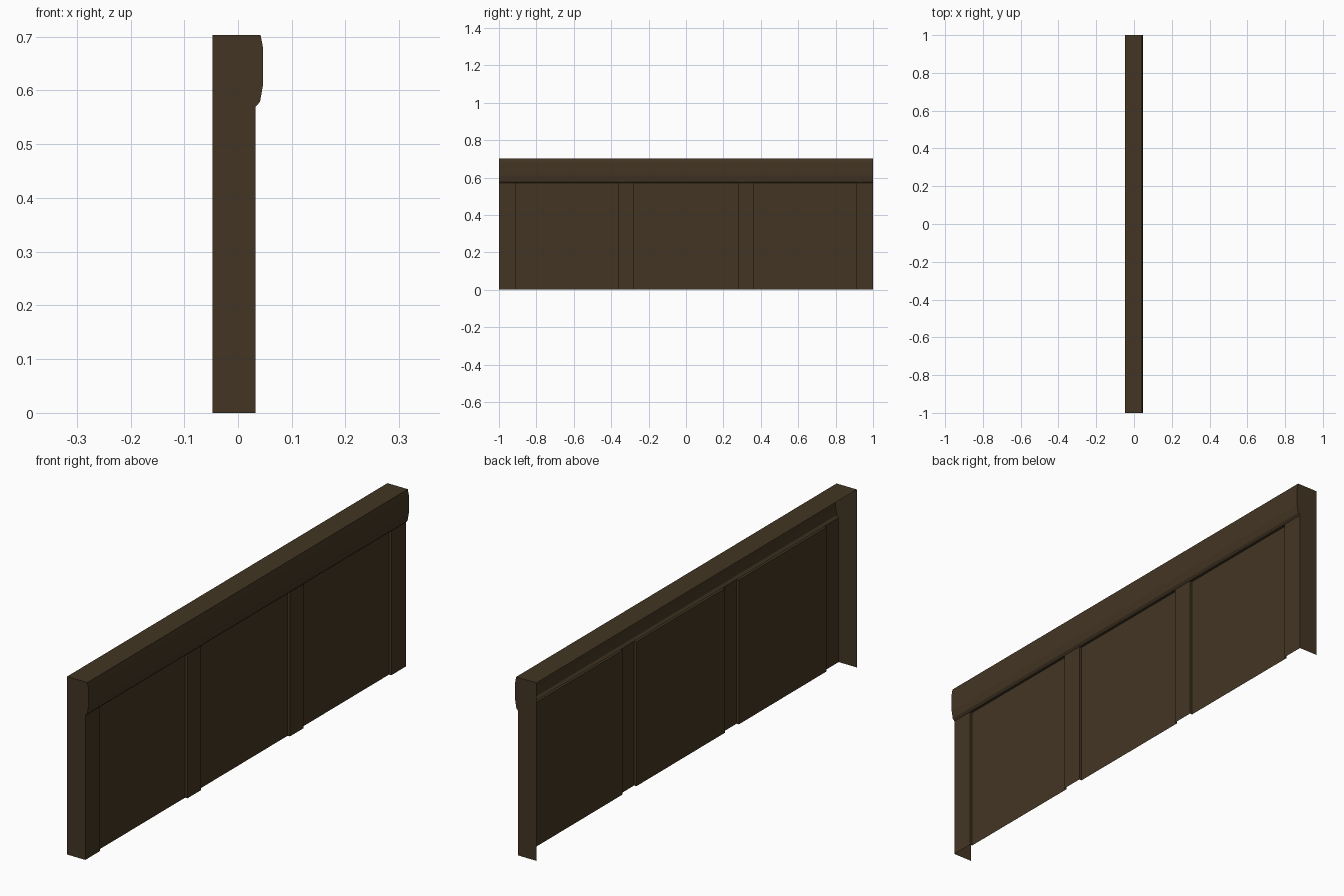
import bpy
import bmesh

if "Cube" in bpy.data.objects:
    bpy.data.objects.remove(bpy.data.objects["Cube"])

wood = bpy.data.materials.new("dark brown wood")
wood.diffuse_color = (0.056, 0.036, 0.017, 1)
wood.use_nodes = True
wood.node_tree.nodes["Principled BSDF"].inputs["Base Color"].default_value = wood.diffuse_color

BACK, FACE, RECESS = -0.047, 0.033, 0.023   # x planes
RAIL_Z, TOP_Z = 0.57, 0.703
# rail moulding section (x, z), from its foot up to the top
RAIL = [(FACE, RAIL_Z), (0.041, 0.579), (0.0465, 0.61), (0.0465, 0.68), (0.042, TOP_Z)]


def make(name, faces):
    """Open shell object from lists of corner points."""
    bm = bmesh.new()
    for pts in faces:
        bm.faces.new([bm.verts.new(p) for p in pts])
    bmesh.ops.remove_doubles(bm, verts=bm.verts, dist=1e-5)
    me = bpy.data.meshes.new(name)
    bm.to_mesh(me)
    bm.free()
    me.materials.append(wood)
    ob = bpy.data.objects.new(name, me)
    bpy.context.collection.objects.link(ob)


def strip(a, b, y0=-1, y1=1):
    """Quad between section points a and b, facing +x when b is above a."""
    return [(a[0], y0, a[1]), (a[0], y1, a[1]), (b[0], y1, b[1]), (b[0], y0, b[1])]


# top rail moulding and top board; the back and underside stay open
make("top_rail", [strip(a, b) for a, b in zip(RAIL, RAIL[1:])])
make("top_board", [strip(RAIL[-1], (BACK, TOP_Z))])

# four stiles with three recessed panels between
stiles = [(-1, -0.91), (-0.363, -0.277), (0.277, 0.363), (0.91, 1)]
make("stiles", [strip((FACE, 0), (FACE, RAIL_Z), *s) for s in stiles])
panels = []
for (_, y0), (y1, _) in zip(stiles, stiles[1:]):
    panels.append(strip((RECESS, 0), (RECESS, RAIL_Z), y0, y1))
    panels.append(strip((RECESS, RAIL_Z), (FACE, RAIL_Z), y0, y1))
    # recess side walls
    panels.append([(RECESS, y0, 0), (RECESS, y0, RAIL_Z), (FACE, y0, RAIL_Z), (FACE, y0, 0)])
    panels.append([(FACE, y1, 0), (FACE, y1, RAIL_Z), (RECESS, y1, RAIL_Z), (RECESS, y1, 0)])
make("recessed_panels", panels)

# end boards follow the full section
section = [(BACK, 0), (FACE, 0)] + RAIL + [(BACK, TOP_Z)]
make("front_end", [[(x, -1, z) for x, z in section]])
make("back_end", [[(x, 1, z) for x, z in reversed(section)]])
